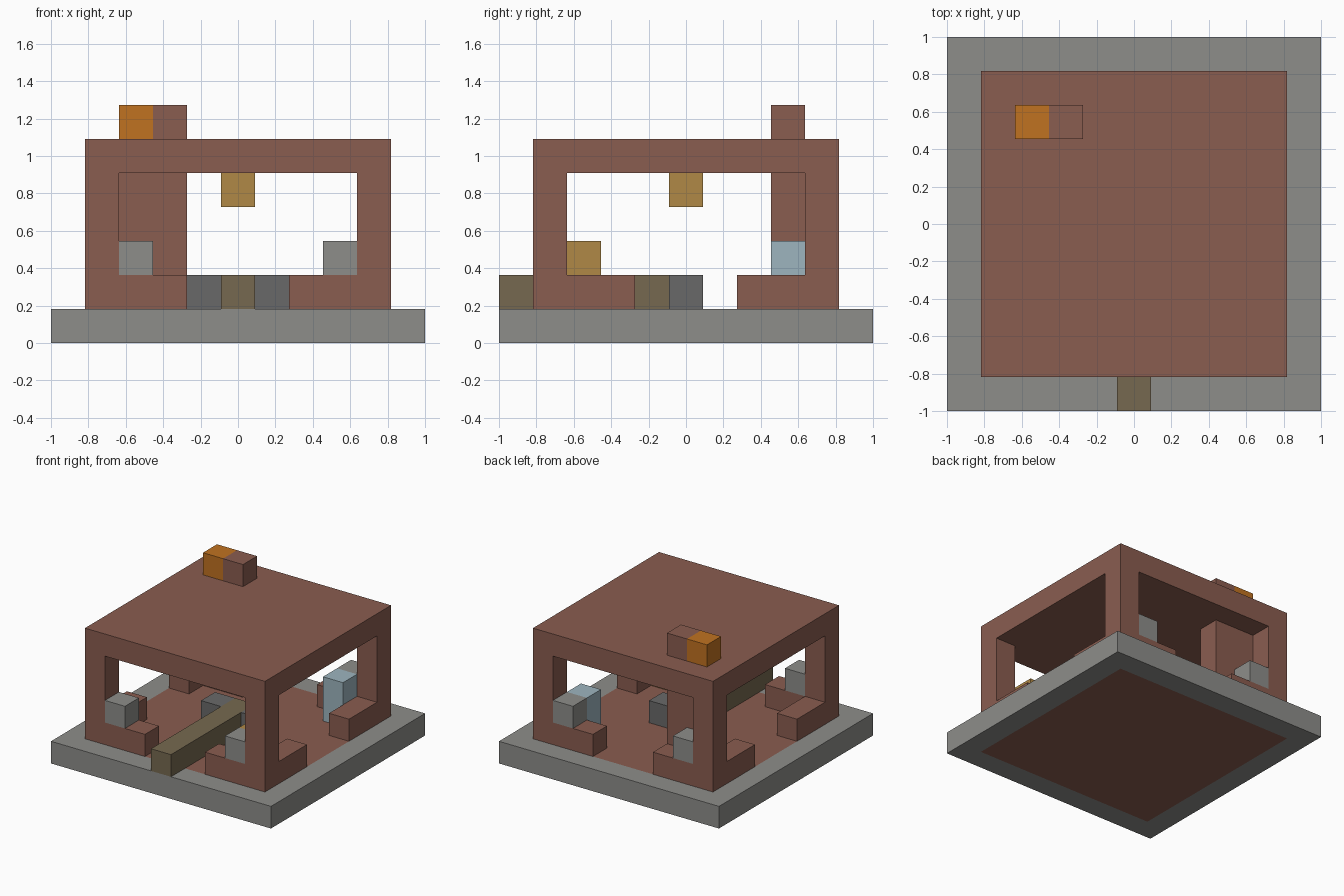
import bpy

if "Cube" in bpy.data.objects:
    bpy.data.objects.remove(bpy.data.objects["Cube"], do_unlink=True)

U = 2 / 11  # size of one block


def material(name, rgb):
    lin = [(c / 255 / 12.92) if c < 11 else ((c / 255 + 0.055) / 1.055) ** 2.4 for c in rgb]
    m = bpy.data.materials.new(name)
    m.use_nodes = True
    m.diffuse_color = (*lin, 1)
    m.node_tree.nodes["Principled BSDF"].inputs["Base Color"].default_value = (*lin, 1)
    return m


BRICK = material("brick brown", (138, 93, 80))
STONE = material("stone grey", (141, 141, 138))
DARK = material("dark grey", (105, 105, 105))
WOOD = material("olive wood", (118, 105, 80))
OCHRE = material("ochre", (176, 137, 70))
GLASS = material("pale blue", (157, 181, 191))
FIRE = material("orange", (192, 114, 33))


def block(name, mat, xs, ys, zs):
    """Box spanning inclusive ranges of block cells."""
    size = [b - a + 1 for a, b in (xs, ys, zs)]
    mid = [(a + b) / 2 for a, b in (xs, ys, zs)]
    bpy.ops.mesh.primitive_cube_add(size=1, location=(mid[0] * U, mid[1] * U, (mid[2] + 0.5) * U))
    ob = bpy.context.object
    ob.name = name
    ob.scale = [s * U for s in size]
    bpy.ops.object.transform_apply(location=False, rotation=False, scale=True)
    ob.data.materials.append(mat)


def span(a, b):
    return (min(a, b), max(a, b))


# Floor and the stone border around it
block("floor", BRICK, (-4, 4), (-4, 4), (0, 0))
for s, side in ((-1, "front"), (1, "back")):
    block(side + "_border", STONE, (-5, 5), (5 * s, 5 * s), (0, 0))
for s, side in ((-1, "right"), (1, "left")):
    block(side + "_border", STONE, (5 * s, 5 * s), (-4, 4), (0, 0))

# Four corners: post, low walls and a stone block on the wall
for sx, side in ((-1, "right"), (1, "left")):
    for sy, end in ((-1, "front"), (1, "back")):
        tag = end + "_" + side
        px, py = (4 * sx, 4 * sx), (4 * sy, 4 * sy)
        block(tag + "_post", BRICK, px, py, (1, 4))
        block(tag + "_end_wall", BRICK, span(2 * sx, 3 * sx), py, (1, 1))
        block(tag + "_side_wall", BRICK, px, span(2 * sy, 3 * sy), (1, 1))
        block(tag + "_stone", STONE, (3 * sx, 3 * sx), py, (2, 2))

# Roof and chimney
block("roof", BRICK, (-4, 4), (-4, 4), (5, 5))
block("chimney_shaft", BRICK, (-3, -2), (3, 3), (1, 4))
block("chimney_top", BRICK, (-2, -2), (3, 3), (6, 6))
block("chimney_fire", FIRE, (-3, -3), (3, 3), (6, 6))

# Furnishings inside
block("entrance_beam", WOOD, (0, 0), (-5, 0), (1, 1))
for s, side in ((-1, "right"), (1, "left")):
    block(side + "_seat", DARK, (s, s), (0, 0), (1, 1))
block("hanging_lamp", OCHRE, (0, 0), (0, 0), (4, 4))
block("corner_chest", OCHRE, (3, 3), (-3, -3), (1, 2))
block("water_tank", GLASS, (3, 3), (3, 3), (1, 2))
